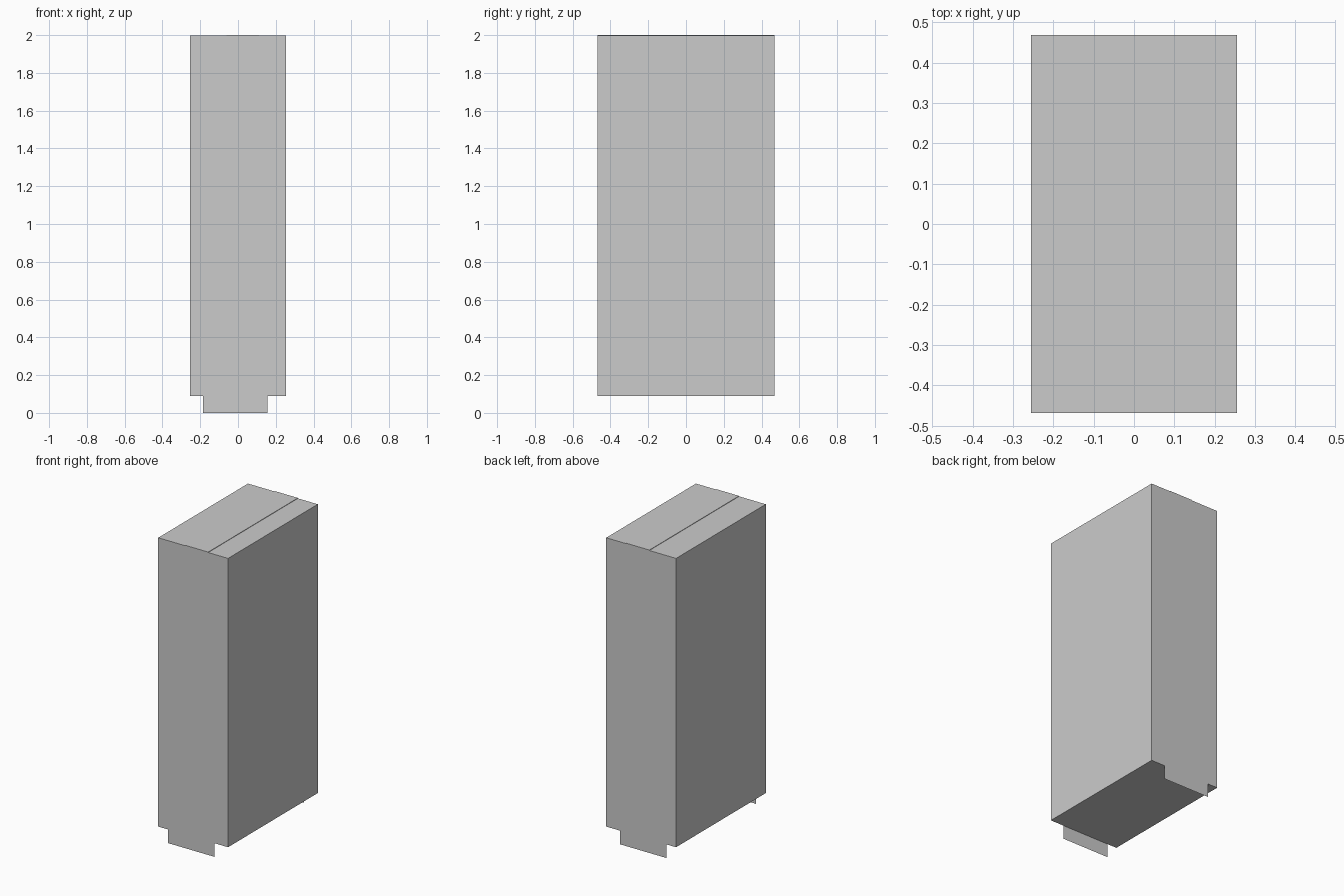
import bpy

if "Cube" in bpy.data.objects:
    bpy.data.objects.remove(bpy.data.objects["Cube"])

X, Y = 0.255, 0.468           # half width, half depth
Z0, Z1, TOP = 0.09, 1.997, 2.0
TAB_L, TAB_R = -0.185, 0.155  # foot tab extent
RIDGE_L, RIDGE_R = -0.06, 0.11


def make(name, verts, faces):
    mesh = bpy.data.meshes.new(name)
    mesh.from_pydata(verts, [], faces)
    mesh.update()
    obj = bpy.data.objects.new(name, mesh)
    bpy.context.collection.objects.link(obj)
    return obj


# Cabinet: end panels run down into foot tabs, with a shallow raised band on top
profile = [(-X, Z0), (TAB_L, Z0), (TAB_L, 0), (TAB_R, 0), (TAB_R, Z0), (X, Z0),
           (X, Z1), (RIDGE_R, Z1), (RIDGE_R, TOP), (RIDGE_L, TOP), (RIDGE_L, Z1), (-X, Z1)]
n = len(profile)
verts = [(x, y, z) for y in (-Y, Y) for x, z in profile]
faces = [tuple(range(n)), tuple(reversed(range(n, 2 * n)))]
# Right wall, top steps and left wall
faces += [(i, i + n, (i + 1) % n + n, (i + 1) % n) for i in range(5, n)]
# Bottom panel between the tabs
faces.append((0, n, n + 1, n + 4, n + 5, 5, 4, 1))
make("cabinet", verts, [tuple(reversed(f)) if k > 1 and k < len(faces) - 1 else f
                        for k, f in enumerate(faces)])
